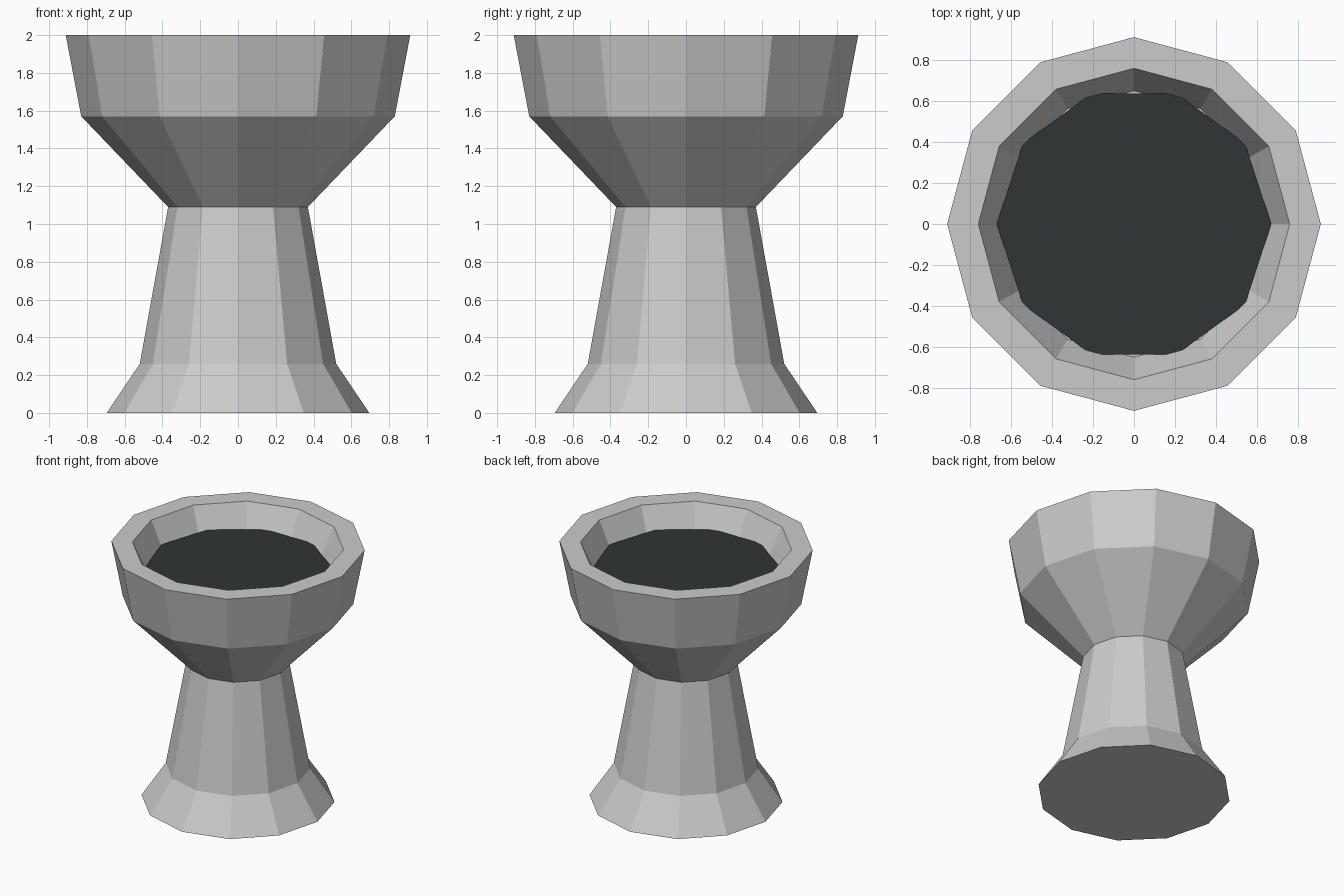
import bpy, bmesh
from math import cos, sin, pi

if "Cube" in bpy.data.objects:
    bpy.data.objects.remove(bpy.data.objects["Cube"])


def lathe(name, profile, sides):
    """Revolve a (radius, height) profile into a faceted closed solid."""
    bm = bmesh.new()
    rings = [[bm.verts.new((r * cos(2 * pi * i / sides), r * sin(2 * pi * i / sides), z))
              for i in range(sides)] for r, z in profile]
    for low, high in zip(rings, rings[1:]):
        for i in range(sides):
            j = (i + 1) % sides
            bm.faces.new((low[i], low[j], high[j], high[i]))
    bm.faces.new(rings[0][::-1])
    bm.faces.new(rings[-1])
    bmesh.ops.recalc_face_normals(bm, faces=bm.faces)
    mesh = bpy.data.meshes.new(name)
    bm.to_mesh(mesh)
    bm.free()
    obj = bpy.data.objects.new(name, mesh)
    bpy.context.collection.objects.link(obj)
    return obj


# Twelve-sided pedestal and bowl, with the hollow inside the rim
lathe("pedestal_bowl", [(0.695, 0), (0.52, 0.26), (0.37, 1.09), (0.83, 1.57),
                        (0.912, 2.0), (0.76, 2.0), (0.65, 1.77)], 12)

# Dark ten-sided filling inside the bowl
filling = lathe("bowl_filling", [(0.67, 1.77), (0.67, 1.83)], 10)
dark = bpy.data.materials.new("dark_filling")
dark.diffuse_color = (0.03, 0.035, 0.036, 1)
dark.use_nodes = True
dark.node_tree.nodes["Principled BSDF"].inputs["Base Color"].default_value = dark.diffuse_color
filling.data.materials.append(dark)
